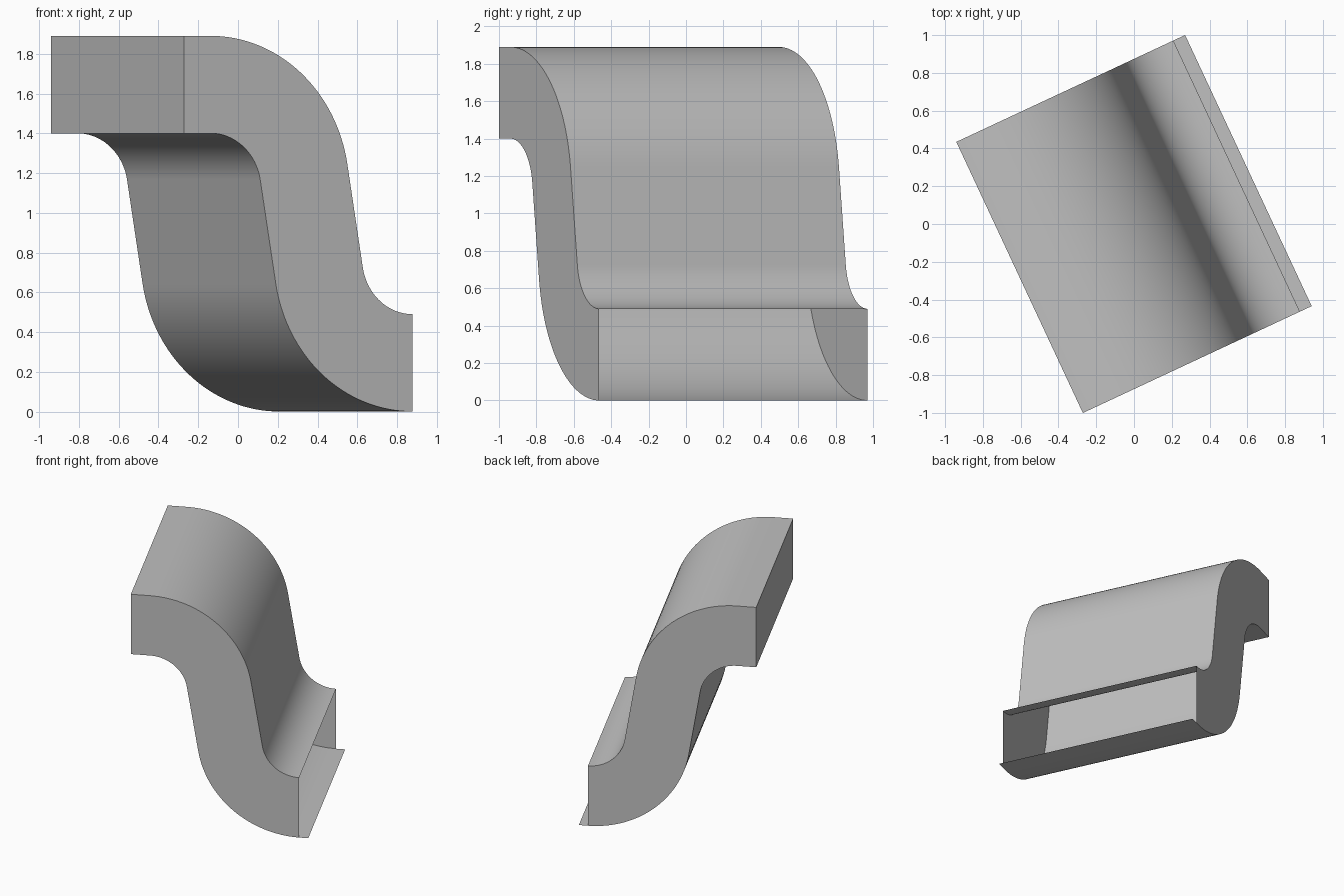
import bpy
import bmesh
from math import sin, cos, pi, hypot, asin, atan2, radians
from mathutils import Matrix

cube = bpy.data.objects.get("Cube")
if cube:
    bpy.data.objects.remove(cube, do_unlink=True)

THICK = 0.49       # wall thickness of the bent bar
BEND = 0.28        # inside bend radius
HEIGHT = 1.89
START, END = 0.146, 1.268   # where the upper bend starts and the lower one ends
LIP = 1.337        # outer edge of the bottom lip
LENGTH = 1.584     # extrusion length
STEPS = 32

grey = bpy.data.materials.new("plain grey")
grey.use_nodes = True
colour = (0.53, 0.53, 0.53, 1)
grey.diffuse_color = colour
grey.node_tree.nodes["Principled BSDF"].inputs["Base Color"].default_value = colour

# Bend angle that makes the straight web tangent to both bends
run = END - START
drop = HEIGHT - 2 * (THICK + BEND)
sweep = asin((2 * BEND + THICK) / hypot(run, drop)) + atan2(drop, run)


def s_curve(upper_radius, lower_radius, top):
    """One side of the S profile, from the top end to the bottom end."""
    points = [(0, top)]
    upper_z = HEIGHT - THICK - BEND
    lower_z = THICK + BEND
    for i in range(STEPS + 1):
        a = sweep * i / STEPS
        points.append((START + upper_radius * sin(a), upper_z + upper_radius * cos(a)))
    for i in range(STEPS + 1):
        a = sweep * (1 - i / STEPS)
        points.append((END - lower_radius * sin(a), lower_z - lower_radius * cos(a)))
    return points


def build(name, fill):
    """Make a mesh object, turned to its angle and centred."""
    bm = bmesh.new()
    fill(bm)
    turn = Matrix.Rotation(radians(25.03), 4, "Z")
    bm.transform(turn @ Matrix.Translation((-LIP / 2, -LENGTH / 2, 0)))
    mesh = bpy.data.meshes.new(name)
    bm.to_mesh(mesh)
    bm.free()
    mesh.materials.append(grey)
    obj = bpy.data.objects.new(name, mesh)
    bpy.context.collection.objects.link(obj)
    bpy.ops.object.select_all(action="DESELECT")
    obj.select_set(True)
    bpy.context.view_layer.objects.active = obj
    bpy.ops.object.shade_smooth_by_angle(angle=radians(30))
    return obj


# Bent bar: closed at the upper end, open at the lower end
def bar(bm):
    outer = s_curve(BEND + THICK, BEND, HEIGHT)
    inner = s_curve(BEND, BEND + THICK, HEIGHT - THICK)
    profile = outer[::-1] + inner
    front = [bm.verts.new((u, 0, z)) for u, z in profile]
    back = [bm.verts.new((u, LENGTH, z)) for u, z in profile]
    bm.faces.new(front)
    bm.faces.new(back[::-1])
    for i in range(len(profile) - 1):
        bm.faces.new((front[i], back[i], back[i + 1], front[i + 1]))
    bmesh.ops.recalc_face_normals(bm, faces=bm.faces)


# Thin lip that carries the bottom on past the open end
def lip(bm):
    corners = [(END, 0), (LIP, 0), (LIP, LENGTH), (END, LENGTH)]
    bm.faces.new([bm.verts.new((u, v, 0)) for u, v in corners])


build("bent_bar", bar)
build("bottom_lip", lip)
